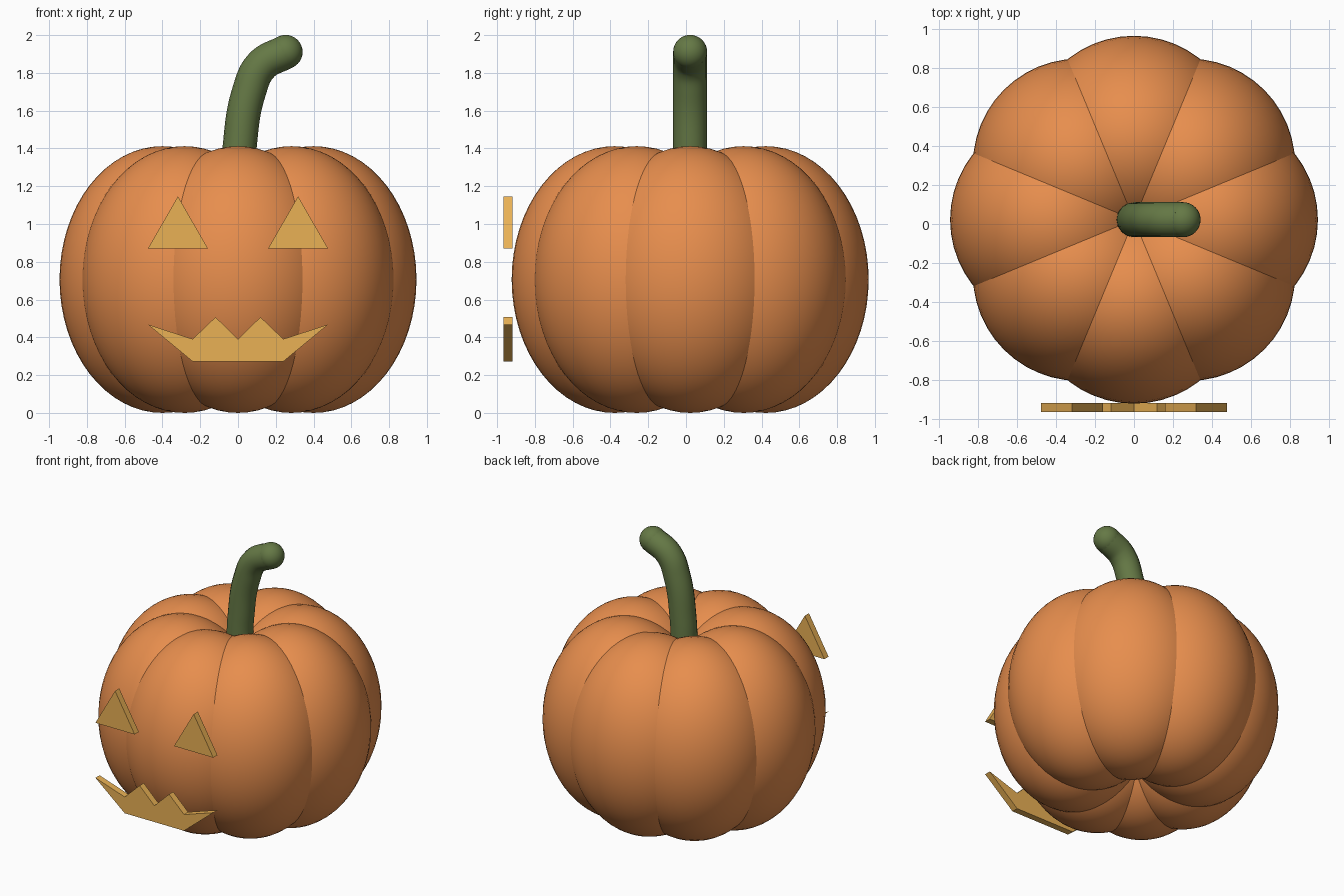
import bpy, bmesh, math

if "Cube" in bpy.data.objects:
    bpy.data.objects.remove(bpy.data.objects["Cube"])

CY = 0.022            # pumpkin axis in y
FRONT, DEPTH = -0.967, 0.048


def material(name, rgb):
    m = bpy.data.materials.new(name)
    m.diffuse_color = (*rgb, 1)
    m.use_nodes = True
    m.node_tree.nodes["Principled BSDF"].inputs["Base Color"].default_value = m.diffuse_color
    return m


orange = material("orange_skin", (0.80, 0.27, 0.075))
green = material("green_stem", (0.13, 0.19, 0.06))
yellow = material("yellow_glow", (0.82, 0.44, 0.09))


def finish(obj, name, mat, smooth=True):
    obj.name = name
    obj.data.materials.append(mat)
    if smooth:
        bpy.ops.object.shade_smooth()


def plate(name, outline):
    """Flat cut-out shape in the xz plane, extruded backwards in y."""
    bm = bmesh.new()
    face = bm.faces.new([bm.verts.new((x, FRONT, z)) for x, z in outline])
    new = bmesh.ops.extrude_face_region(bm, geom=[face])["geom"]
    bmesh.ops.translate(bm, vec=(0, DEPTH, 0),
                        verts=[v for v in new if isinstance(v, bmesh.types.BMVert)])
    bmesh.ops.recalc_face_normals(bm, faces=bm.faces)
    mesh = bpy.data.meshes.new(name)
    bm.to_mesh(mesh)
    bm.free()
    obj = bpy.data.objects.new(name, mesh)
    bpy.context.collection.objects.link(obj)
    finish(obj, name, yellow, smooth=False)


# Pumpkin body: a ring of eight tall overlapping lobes
for i in range(8):
    a = i * math.pi / 4
    bpy.ops.mesh.primitive_uv_sphere_add(
        segments=48, ring_count=32, radius=1,
        location=(0.4 * math.cos(a), CY + 0.4 * math.sin(a), 0.706),
        rotation=(0, 0, a))
    lobe = bpy.context.object
    lobe.scale = (0.545, 0.545, 0.706)
    finish(lobe, f"pumpkin_lobe_{i + 1}", orange)

# Bent stem: round tube along a smooth path
path = [(-0.003, 1.15), (0.008, 1.4), (0.058, 1.7), (0.125, 1.84), (0.252, 1.911)]
curve = bpy.data.curves.new("stem", "CURVE")
curve.dimensions = "3D"
curve.bevel_depth = 0.09
curve.bevel_resolution = 6
curve.use_fill_caps = True
spline = curve.splines.new("BEZIER")
spline.bezier_points.add(len(path) - 1)
for p, (x, z) in zip(spline.bezier_points, path):
    p.co = (x, CY, z)
    p.handle_left_type = p.handle_right_type = "AUTO"
stem = bpy.data.objects.new("stem", curve)
bpy.context.collection.objects.link(stem)
bpy.ops.object.select_all(action="DESELECT")
stem.select_set(True)
bpy.context.view_layer.objects.active = stem
bpy.ops.object.convert(target="MESH")
stem = bpy.context.object
finish(stem, "stem", green, smooth=False)
bpy.ops.object.shade_smooth_by_angle(angle=math.radians(40))

# Rounded stem tip
bpy.ops.mesh.primitive_uv_sphere_add(segments=32, ring_count=16, radius=0.09,
                                     location=(path[-1][0], CY, path[-1][1]))
finish(bpy.context.object, "stem_tip", green)

# Triangular eyes
for side, sx in (("left", -1), ("right", 1)):
    cx = 0.318 * sx
    plate(f"{side}_eye", [(cx - 0.159, 0.87), (cx + 0.159, 0.87), (cx, 1.146)])

# Jagged grin, mirrored from its right half
half = [(0.24, 0.272), (0.477, 0.468), (0.24, 0.391), (0.119, 0.507)]
plate("mouth", half + [(0, 0.391)] + [(-x, z) for x, z in reversed(half)])
